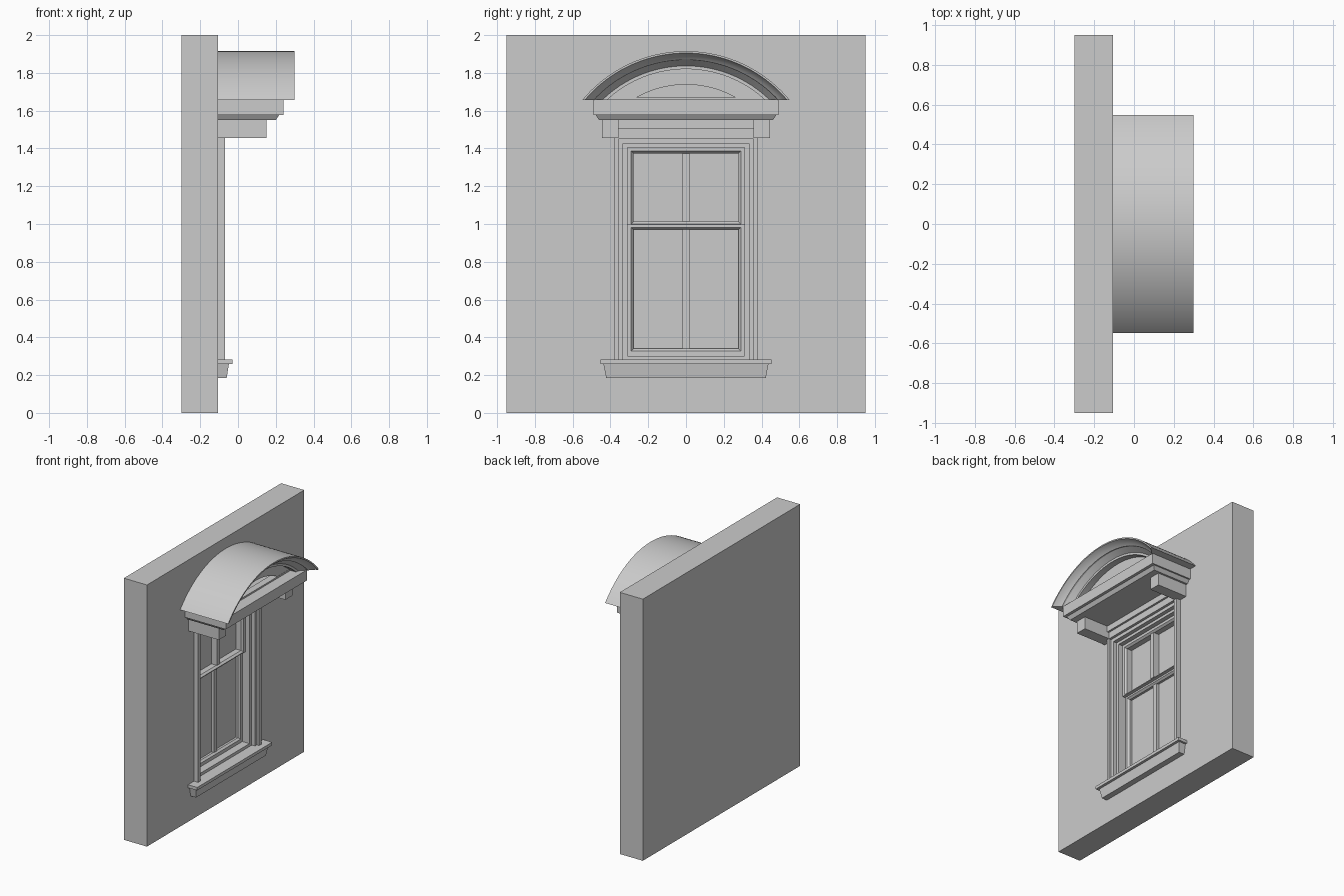
import bpy, bmesh, math

if "Cube" in bpy.data.objects:
    bpy.data.objects.remove(bpy.data.objects["Cube"])

WALL = -0.105          # front plane of the wall (the window faces +x)


def make(name, verts, faces, smooth=False):
    me = bpy.data.meshes.new(name)
    me.from_pydata(verts, [], faces)
    bm = bmesh.new()
    bm.from_mesh(me)
    bmesh.ops.recalc_face_normals(bm, faces=bm.faces)
    bm.to_mesh(me)
    bm.free()
    ob = bpy.data.objects.new(name, me)
    bpy.context.collection.objects.link(ob)
    if smooth:
        bpy.ops.object.select_all(action='DESELECT')
        ob.select_set(True)
        bpy.context.view_layer.objects.active = ob
        bpy.ops.object.shade_smooth_by_angle(angle=math.radians(25))
    return ob


def loft(name, rings, closed=False):
    """Loft upright rectangles given as (x, y0, y1, z0, z1)."""
    verts, faces = [], []
    for x, y0, y1, z0, z1 in rings:
        verts += [(x, y0, z0), (x, y1, z0), (x, y1, z1), (x, y0, z1)]
    n = len(rings)
    for i in range(n if closed else n - 1):
        a, b = 4 * i, 4 * ((i + 1) % n)
        for k in range(4):
            m = (k + 1) % 4
            faces.append((a + k, a + m, b + m, b + k))
    if not closed:
        faces += [(0, 1, 2, 3), tuple(range(4 * n - 4, 4 * n))]
    return make(name, verts, faces)


def box(name, x0, x1, y0, y1, z0, z1):
    return loft(name, [(x0, y0, y1, z0, z1), (x1, y0, y1, z0, z1)])


def ledge(name, levels):
    """Stack of wall-mounted slabs given as (z, half width, front x)."""
    verts, faces = [], []
    for z, h, x in levels:
        verts += [(WALL - 0.01, -h, z), (x, -h, z), (x, h, z), (WALL - 0.01, h, z)]
    n = len(levels)
    for i in range(n - 1):
        for k in range(4):
            m = (k + 1) % 4
            faces.append((4 * i + k, 4 * i + m, 4 * i + 4 + m, 4 * i + 4 + k))
    faces += [(0, 1, 2, 3), tuple(range(4 * n - 4, 4 * n))]
    return make(name, verts, faces)


def arch(name, profile, zc, base, seg=48):
    """Sweep a closed (x, radius) profile along an arc cut flat at the base."""
    verts, faces = [], []
    n = len(profile)
    for i in range(seg + 1):
        for x, r in profile:
            t = math.acos((base - zc) / r) * (2 * i / seg - 1)
            verts.append((x, r * math.sin(t), zc + r * math.cos(t)))
    for i in range(seg):
        for k in range(n):
            m = (k + 1) % n
            faces.append((i * n + k, i * n + m, i * n + n + m, i * n + n + k))
    faces += [tuple(range(n)), tuple(range(seg * n, seg * n + n))]
    return make(name, verts, faces, smooth=True)


def ring(x, h, z0, z1):
    return (x, -h, h, z0, z1)


# Wall with a window recess
loft("wall", [ring(-0.30, 0.95, 0, 2), ring(WALL, 0.95, 0, 2),
              ring(WALL, 0.358, 0.27, 1.46), ring(-0.225, 0.358, 0.27, 1.46)])

# Window frame stepping back into the recess
loft("window_frame", [ring(-0.225, 0.358, 0.27, 1.455), ring(-0.09, 0.358, 0.27, 1.455),
                      ring(-0.09, 0.334, 0.28, 1.427), ring(-0.12, 0.334, 0.28, 1.427),
                      ring(-0.12, 0.31, 0.302, 1.406), ring(-0.225, 0.31, 0.302, 1.406)], True)


# Sashes with bevelled inner edge and a central glazing bar
def sash(name, xb, xf, z0, z1, p0, p1):
    loft(name, [ring(xb, 0.31, z0, z1), ring(xf, 0.31, z0, z1),
                ring(xf, 0.29, p0 - 0.012, p1 + 0.012),
                ring(xf - 0.015, 0.277, p0, p1), ring(xb, 0.277, p0, p1)], True)
    box(name + "_glazing_bar", xb, xf - 0.01, -0.018, 0.018, p0, p1)


sash("upper_sash", -0.215, -0.155, 0.995, 1.406, 1.013, 1.374)
sash("lower_sash", -0.22, -0.18, 0.302, 0.995, 0.34, 0.97)
box("glass", -0.222, -0.212, -0.30, 0.30, 0.31, 1.40)

# Casing strips and brackets on both sides
for side, s in (("left", -1), ("right", 1)):
    y0, y1 = sorted((s * 0.356, s * 0.381))
    box(side + "_casing", WALL - 0.01, -0.07, y0, y1, 0.28, 1.46)
    y0, y1 = sorted((s * 0.358, s * 0.445))
    box(side + "_bracket", WALL - 0.01, 0.15, y0, y1, 1.455, 1.55)

# Frieze bands between the brackets
box("frieze_lower", WALL - 0.01, -0.07, -0.358, 0.358, 1.453, 1.504)
box("frieze_upper", WALL - 0.01, -0.055, -0.358, 0.358, 1.504, 1.55)

# Sill
ledge("sill", [(0.185, 0.422, -0.06), (0.26, 0.437, -0.048),
               (0.26, 0.453, -0.028), (0.283, 0.453, -0.028)])

# Cornice
ledge("cornice", [(1.55, 0.46, 0.20), (1.577, 0.478, 0.218),
                  (1.577, 0.49, 0.24), (1.658, 0.49, 0.24)])

# Arched pediment, hollow in the middle
arch("arched_pediment", [(WALL - 0.01, 0.712), (0.30, 0.712), (0.30, 0.702), (0.285, 0.695),
                         (0.262, 0.68), (0.25, 0.667), (0.24, 0.665), (0.20, 0.634),
                         (0.20, 0.617), (0.15, 0.617), (0.15, 0.535), (WALL - 0.01, 0.535)],
     1.203, 1.657)
box("pediment_base_strip", 0.10, 0.152, -0.41, 0.41, 1.655, 1.67)
